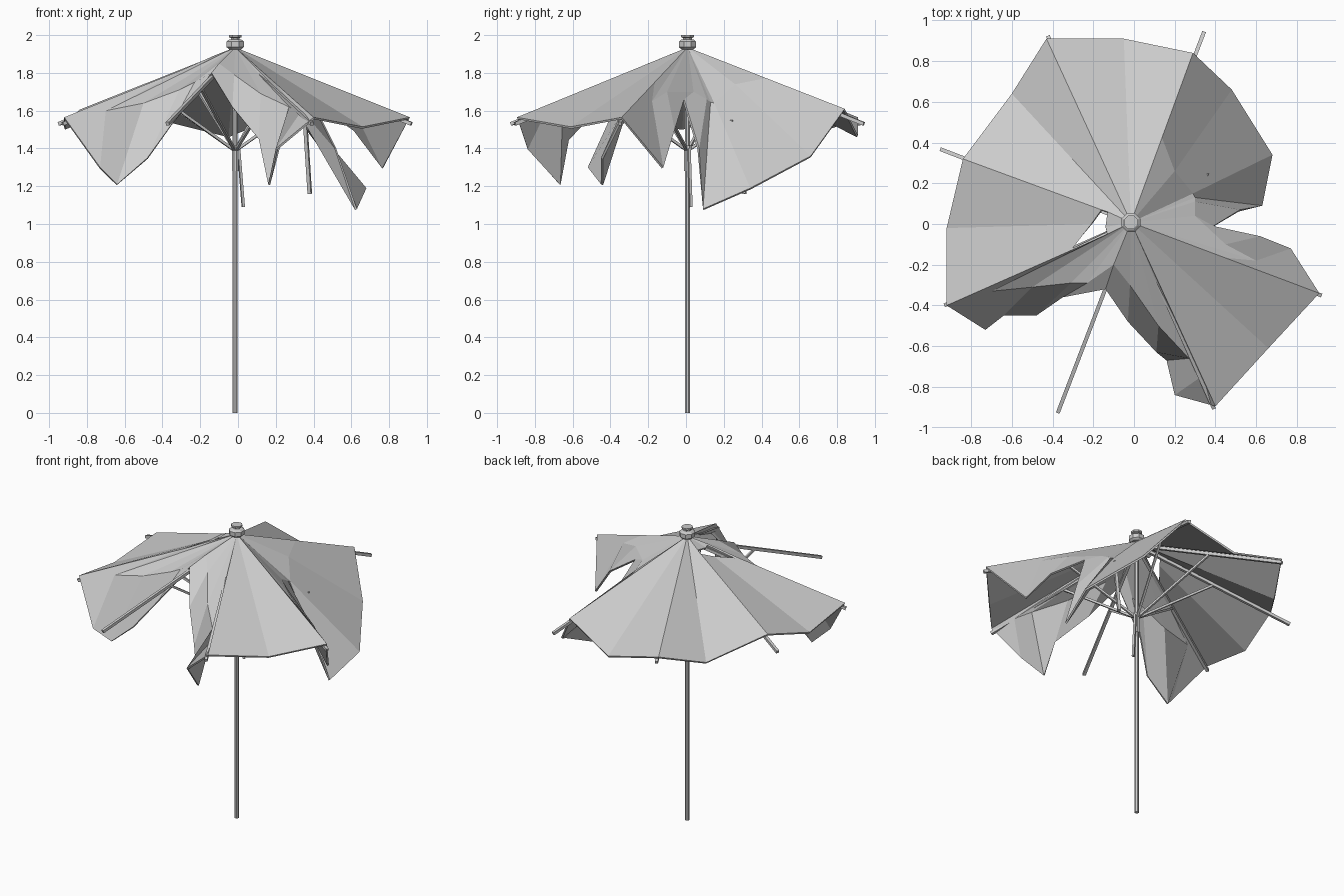
import bpy, bmesh
from math import cos, sin, radians
from mathutils import Vector

if "Cube" in bpy.data.objects:
    bpy.data.objects.remove(bpy.data.objects["Cube"])

C = Vector((-0.015, 0.008, 0))          # pole axis
APEX = C + Vector((0, 0, 1.935))


def add_object(name, bm):
    me = bpy.data.meshes.new(name)
    bm.to_mesh(me)
    bm.free()
    ob = bpy.data.objects.new(name, me)
    bpy.context.collection.objects.link(ob)
    return ob


def lathe(name, profile, n):
    """Turned part around the pole axis from (radius, z) pairs."""
    bm = bmesh.new()
    rings = [[bm.verts.new(C + Vector((r * cos(radians(360 * (k + .5) / n)),
                                       r * sin(radians(360 * (k + .5) / n)), z)))
              for k in range(n)] for r, z in profile]
    for a, b in zip(rings, rings[1:]):
        for k in range(n):
            j = (k + 1) % n
            bm.faces.new((a[k], a[j], b[j], b[k]))
    bm.faces.new(rings[0][::-1])
    bm.faces.new(rings[-1])
    return add_object(name, bm)


def rod(name, a, b, w):
    """Square bar from a to b with one side kept level."""
    a, b = Vector(a), Vector(b)
    d = (b - a).normalized()
    s = d.cross(Vector((0, 0, 1))).normalized()
    u = s.cross(d)
    bm = bmesh.new()
    ends = [[bm.verts.new(p + (s * i + u * j) * w / 2)
             for i, j in ((-1, -1), (1, -1), (1, 1), (-1, 1))] for p in (a, b)]
    for k in range(4):
        j = (k + 1) % 4
        bm.faces.new((ends[0][k], ends[0][j], ends[1][j], ends[1][k]))
    bm.faces.new(ends[0][::-1])
    bm.faces.new(ends[1])
    bmesh.ops.recalc_face_normals(bm, faces=bm.faces)
    return add_object(name, bm)


def polar(deg, r, z):
    return C + Vector((r * cos(radians(deg)), r * sin(radians(deg)), z))


# Pole, sliding runner, top cap
lathe("pole", [(.014, 0), (.014, 1.95)], 8)
lathe("runner", [(.019, 1.28), (.019, 1.39), (.027, 1.395), (.027, 1.415)], 8)
lathe("finial", [(.035, 1.925), (.05, 1.937), (.05, 1.965), (.038, 1.975),
                 (.025, 1.978), (.025, 1.985), (.036, 1.989), (.036, 2.0)], 8)

# Ribs and stretchers; the one at 24 degrees is snapped
for k in range(1, 8):
    deg = 24 + 45 * k
    rod(f"rib_{k}", polar(deg, .015, 1.90), polar(deg, 1.0, 1.53), .019)
    rod(f"stretcher_{k}", polar(deg, .02, 1.40), polar(deg, .5, 1.715), .014)
rod("broken_rib_inner", polar(24, .015, 1.90), (.27, .14, 1.63), .019)
rod("broken_rib_outer", (.355, .24, 1.55), (.38, .31, 1.16), .019)
rod("broken_stretcher", polar(24, .02, 1.40), (.028, .026, 1.09), .014)

# Canopy spokes, counter-clockwise: hem point, optional middle, optional inner
spokes = [
    # left rib of the right-hand tear up to the collapsed panel
    ((.91, -.34, 1.565),),
    ((.77, -.12, 1.30), (.60, -.18, 1.65)),
    ((.62, -.06, 1.50), (.45, -.10, 1.70)),
    ((.39, -.01, 1.66), (.30, .04, 1.70)),
    ((.52, .07, 1.40), (.30, .11, 1.66)),
    ((.63, .09, 1.08), (.30, .13, 1.645)),
    ((.68, .34, 1.19), (.29, .15, 1.64)),
    ((.48, .66, 1.36), (.20, .26, 1.74)),
    # whole back panels
    ((.29, .84, 1.61),),
    ((-.05, .91, 1.47),),
    ((-.43, .91, 1.565),),
    ((-.60, .64, 1.47),),
    # holed left panel
    ((-.84, .32, 1.605), (-.16, .07, 1.875), (-.13, .06, 1.89)),
    ((-.92, -.02, 1.51), (-.21, 0, 1.845), (-.14, -.015, 1.88)),
    ((-.92, -.40, 1.565), (-.31, -.13, 1.81), (-.13, -.05, 1.89)),
    # front-left hanging flap
    ((-.73, -.52, 1.30), (-.70, -.33, 1.60)),
    ((-.64, -.45, 1.21), (-.50, -.31, 1.64)),
    ((-.48, -.45, 1.35), (-.31, -.29, 1.71)),
    ((-.35, -.36, 1.53), (-.23, -.29, 1.75)),
    ((-.14, -.32, 1.80), (-.10, -.20, 1.85)),
    # front-right hanging flap
    ((-.03, -.48, 1.62), (-.02, -.30, 1.79)),
    ((.11, -.63, 1.45), (.12, -.50, 1.69)),
    ((.16, -.67, 1.21), (.27, -.66, 1.62)),
    ((.20, -.84, 1.40), (.33, -.75, 1.59)),
    ((.40, -.895, 1.565),),
    ((.66, -.61, 1.515),),
]
HOLE = (12, 13)

bm = bmesh.new()
tip = bm.verts.new(APEX)
rows = []
for s in spokes:
    hem = Vector(s[0])
    mid = Vector(s[1]) if len(s) > 1 else APEX.lerp(hem, .5)
    inner = Vector(s[2]) if len(s) > 2 else APEX.lerp(mid, .3)
    rows.append([bm.verts.new(p) for p in (inner, mid, hem)])
for i, a in enumerate(rows):
    b = rows[(i + 1) % len(rows)]
    bm.faces.new((tip, a[0], b[0]))
    if i not in HOLE:
        bm.faces.new((a[0], a[1], b[1], b[0]))
    bm.faces.new((a[1], a[2], b[2], b[1]))
canopy = add_object("torn_canopy", bm)
mod = canopy.modifiers.new("cloth_thickness", 'SOLIDIFY')
mod.thickness = .012
mod.offset = -1
